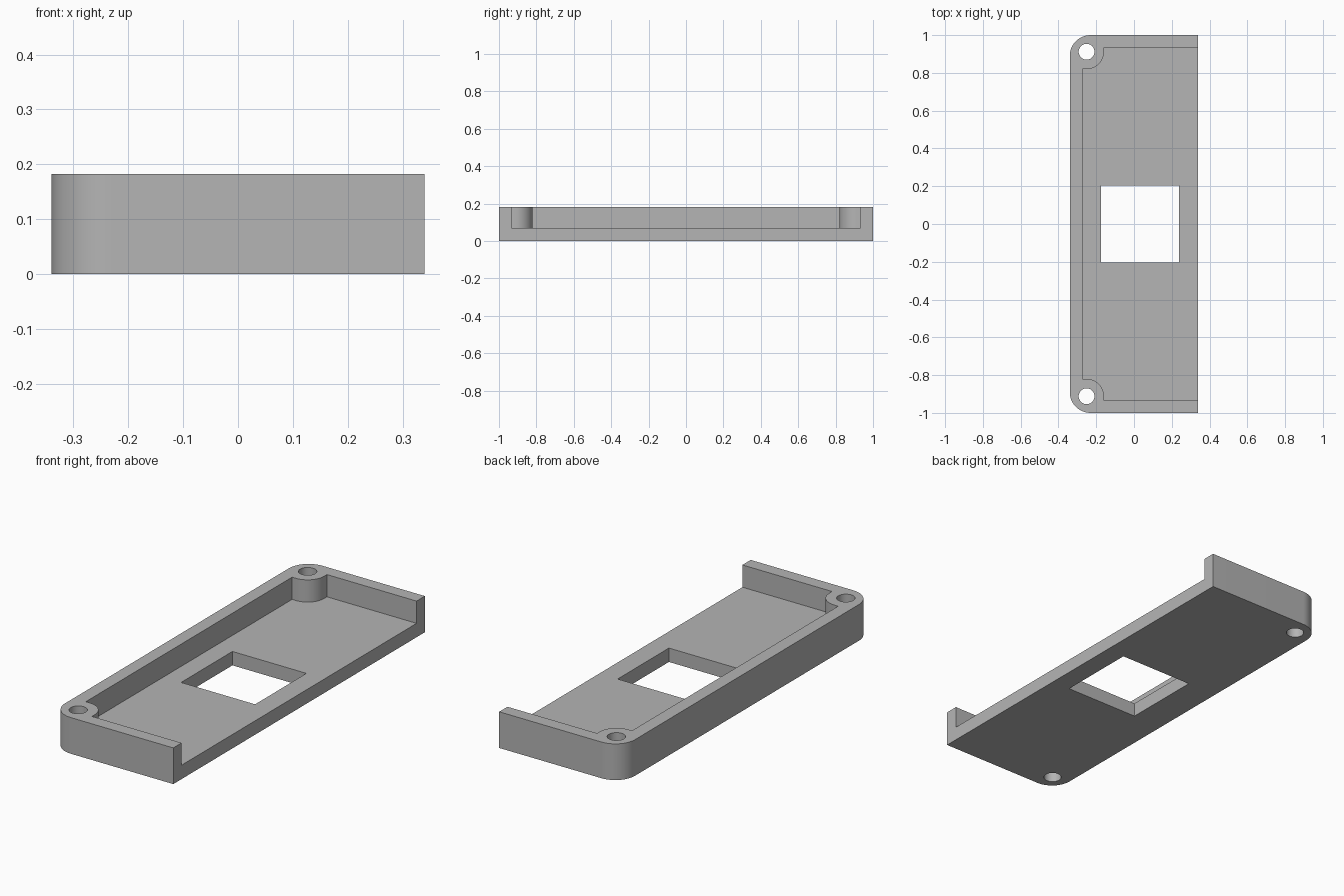
import bpy, bmesh
from math import cos, sin, pi

cube = bpy.data.objects.get("Cube")
if cube:
    bpy.data.objects.remove(cube)

# Main dimensions
HX, HY, HEIGHT, FLOOR = 0.34, 1.0, 0.182, 0.07
WALL_X, WALL_Y = -0.273, 0.934          # inner wall faces
SCREW_X, SCREW_Y = -0.251, 0.912        # screw post centre
POST_R, HOLE_R, CORNER_R = 0.092, 0.042, 0.11

grey = bpy.data.materials.new("plain grey")
grey.use_nodes = True
colour = (0.46, 0.46, 0.46, 1)
grey.diffuse_color = colour
grey.node_tree.nodes["Principled BSDF"].inputs["Base Color"].default_value = colour


def arc(cx, cy, r, start, end, steps=16):
    angles = [start + (end - start) * i / steps for i in range(steps + 1)]
    return [(cx + r * cos(a), cy + r * sin(a)) for a in angles]


def mirror_y(points):
    """Complete a +y half outline with its -y half."""
    return points + [(x, -y) for x, y in reversed(points)]


def prism(name, outline, z0, z1):
    bm = bmesh.new()
    face = bm.faces.new([bm.verts.new((x, y, z0)) for x, y in outline])
    top = bmesh.ops.extrude_face_region(bm, geom=[face])["geom"]
    verts = [v for v in top if isinstance(v, bmesh.types.BMVert)]
    bmesh.ops.translate(bm, verts=verts, vec=(0, 0, z1 - z0))
    bmesh.ops.recalc_face_normals(bm, faces=bm.faces)
    mesh = bpy.data.meshes.new(name)
    bm.to_mesh(mesh)
    bm.free()
    mesh.materials.append(grey)
    obj = bpy.data.objects.new(name, mesh)
    bpy.context.collection.objects.link(obj)
    return obj


# Solid tray block, rounded on its closed long side
corner = arc(-HX + CORNER_R, HY - CORNER_R, CORNER_R, pi / 2, pi)
tray = prism("tray", mirror_y([(HX, HY)] + corner), 0, HEIGHT)

# Pocket, open on one long side, leaving round screw posts in the corners
post = arc(SCREW_X, SCREW_Y, POST_R, 0, -pi / 2)
pocket = [(HX + 0.1, WALL_Y), (SCREW_X + POST_R, WALL_Y)] + post
pocket.append((WALL_X, SCREW_Y - POST_R))
cutters = [prism("pocket_cutter", mirror_y(pocket), FLOOR, HEIGHT + 0.1)]

# Floor window
window = mirror_y([(0.238, 0.204), (-0.174, 0.204)])
cutters.append(prism("window_cutter", window, -0.1, HEIGHT + 0.1))

# Screw holes
for side in (-1, 1):
    circle = arc(SCREW_X, side * SCREW_Y, HOLE_R, 0, 2 * pi, 40)[:-1]
    cutters.append(prism("screw_hole_cutter", circle, -0.1, HEIGHT + 0.1))

# Carve the tray, then discard the cutters
bpy.ops.object.select_all(action="DESELECT")
tray.select_set(True)
bpy.context.view_layer.objects.active = tray
for cutter in cutters:
    cutter.hide_render = True
    cut = tray.modifiers.new(cutter.name, "BOOLEAN")
    cut.operation, cut.solver, cut.object = "DIFFERENCE", "EXACT", cutter
    bpy.ops.object.modifier_apply(modifier=cut.name)
    bpy.data.objects.remove(cutter)
bpy.ops.object.shade_smooth_by_angle(angle=pi / 6)
